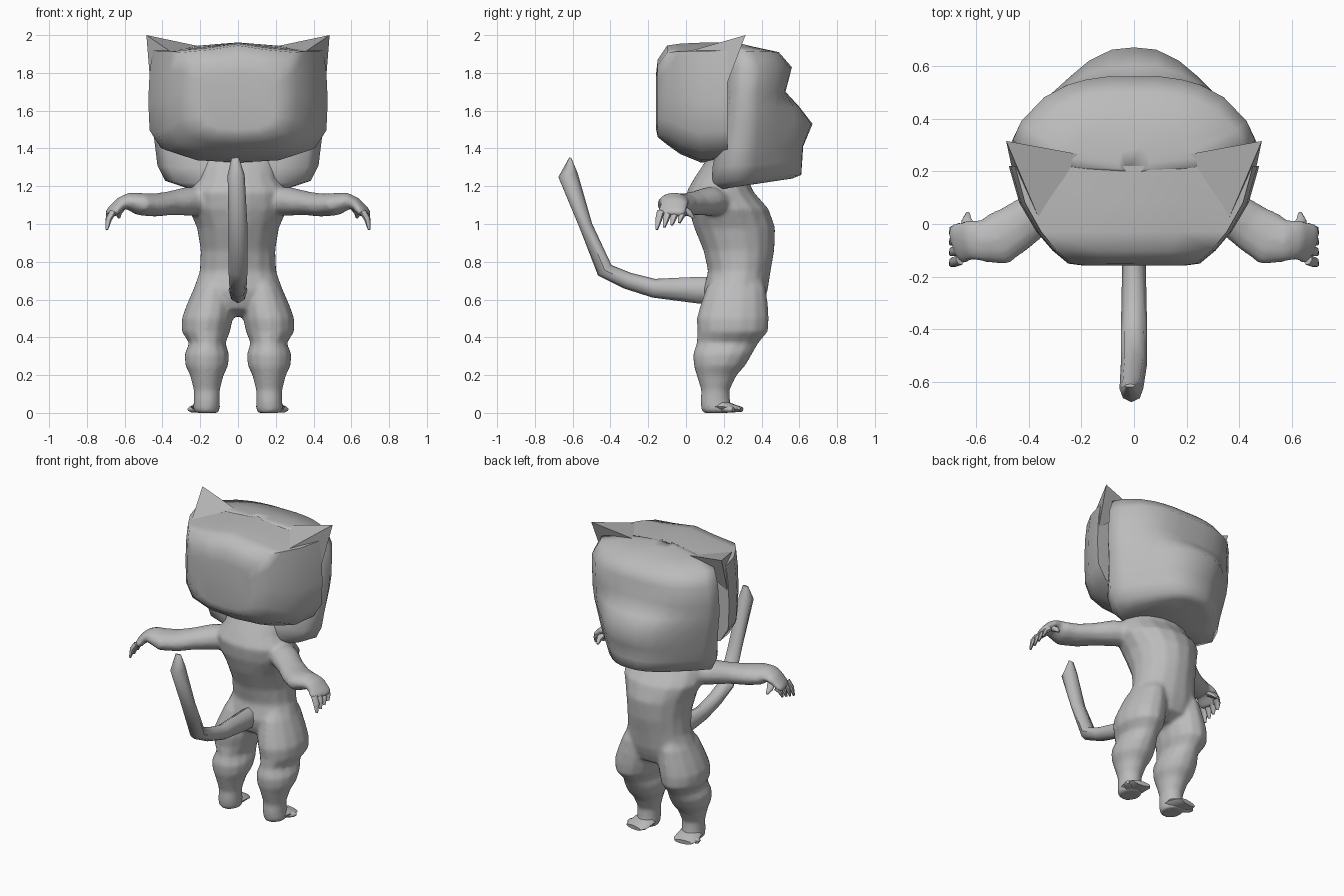
import bpy, bmesh, math
from mathutils import Vector

if "Cube" in bpy.data.objects:
    bpy.data.objects.remove(bpy.data.objects["Cube"])

grey = bpy.data.materials.new("plain grey")
grey.diffuse_color = (0.5, 0.5, 0.5, 1)
grey.use_nodes = True
grey.node_tree.nodes["Principled BSDF"].inputs["Base Color"].default_value = grey.diffuse_color


def loft(name, rings, mirror=False, angle=50):
    """Skin a list of equal-sized point rings and cap both ends."""
    bm = bmesh.new()
    rows = [[bm.verts.new(p) for p in r] for r in rings]
    n = len(rows[0])
    for a, b in zip(rows, rows[1:]):
        for i in range(n):
            j = (i + 1) % n
            bm.faces.new((a[i], a[j], b[j], b[i]))
    bm.faces.new(rows[0])
    bm.faces.new(rows[-1])
    return finish(name, bm, mirror, angle)


def finish(name, bm, mirror, angle):
    """Mirror if asked, then make the object and shade it."""
    if mirror:
        copy = bmesh.ops.duplicate(bm, geom=bm.verts[:] + bm.edges[:] + bm.faces[:])["geom"]
        for v in copy:
            if isinstance(v, bmesh.types.BMVert):
                v.co.x *= -1
    bmesh.ops.recalc_face_normals(bm, faces=bm.faces)
    me = bpy.data.meshes.new(name)
    bm.to_mesh(me)
    bm.free()
    me.materials.append(grey)
    ob = bpy.data.objects.new(name, me)
    bpy.context.collection.objects.link(ob)
    bpy.ops.object.select_all(action='DESELECT')
    ob.select_set(True)
    bpy.context.view_layer.objects.active = ob
    bpy.ops.object.shade_smooth_by_angle(angle=math.radians(angle))
    return ob


def both_sides(half):
    """Complete a half outline that starts and ends on the centre line."""
    return half + [(-x, t) for x, t in reversed(half) if x > 0]


def slice_z(z, x0, x1, y0, y1, n=14):
    """Horizontal rounded slice between the given limits."""
    pts = []
    for i in range(n):
        a = 2 * math.pi * (i + 0.5) / n
        pts.append(((x0 + x1) / 2 + (x1 - x0) / 2 * math.cos(a),
                    (y0 + y1) / 2 + (y1 - y0) / 2 * math.sin(a), z))
    return pts


def tube(name, path, ref, n=10, mirror=False):
    """Tube along points (x, y, z, side radius, other radius)."""
    P = [Vector(p[:3]) for p in path]
    rings = []
    for i, p in enumerate(path):
        t = (P[min(i + 1, len(P) - 1)] - P[max(i - 1, 0)]).normalized()
        u = t.cross(Vector(ref)).normalized()
        v = u.cross(t)
        rings.append([P[i] + u * p[3] * math.cos(k * 2 * math.pi / n)
                      + v * p[4] * math.sin(k * 2 * math.pi / n) for k in range(n)])
    return loft(name, rings, mirror)


# Back of head: shell lofted along y
shell = both_sides([(0, 0), (.5, .02), (.86, .1), (.985, .25), (1, .5),
                    (.985, .75), (.95, .93), (.45, .96), (0, 1)])
loft("head_back", [[(x * w, y, z0 + t * (z1 - z0)) for x, t in shell]
                   for y, w, z0, z1 in [
    (-.158, .19, 1.50, 1.80), (-.150, .25, 1.46, 1.87), (-.10, .31, 1.42, 1.945),
    (-.03, .37, 1.37, 1.955), (.08, .435, 1.325, 1.96), (.22, .475, 1.34, 1.962)]], angle=70)

# Face: tilted slices lofted upward, narrowing forward, with a muzzle bulge
face = both_sides([(0, 0), (.5, 0), (.85, .1), (1, .32), (.93, .52), (.74, .77),
                   (.55, .9), (.4, .96), (.2, 1), (0, 1)])


def face_slice(zb, zf, w, yb, yf, bulge, taper):
    pts = []
    for x, t in face:
        x *= w * (1 - taper * max(0, t - .3))
        pts.append((x, yb + t * (yf - yb) + (t > .5) * bulge * max(0, 1 - (x / .29) ** 2),
                    zb + t * (zf - zb)))
    return pts


loft("face", [face_slice(*r) for r in [
    (1.18, 1.24, .30, .16, .53, .03, .4), (1.215, 1.26, .39, .14, .58, .03, .45),
    (1.30, 1.33, .43, .14, .58, .035, .4), (1.40, 1.41, .44, .16, .57, .05, .25),
    (1.53, 1.53, .455, .18, .57, .10, .1), (1.62, 1.62, .465, .19, .56, .04, .05),
    (1.70, 1.70, .465, .2, .545, -.02, 0), (1.83, 1.83, .46, .2, .565, -.005, 0),
    (1.92, 1.91, .42, .2, .50, -.01, 0), (1.942, 1.938, .25, .2, .36, 0, 0),
    (1.958, 1.953, .06, .2, .30, 0, 0)]], angle=70)

# Ears: broad wedges sweeping out of the top corners
bm = bmesh.new()
tip, a, b, c = [bm.verts.new(p) for p in [
    (.485, .315, 2.0), (.21, .265, 1.942), (.465, .22, 1.75), (.36, .02, 1.915)]]
for f in [(tip, a, b), (tip, b, c), (tip, c, a), (a, b, c)]:
    bm.faces.new(f)
finish("ear", bm, True, 30)

# Torso and neck
torso = loft("torso", [slice_z(z, -w, w, y0, y1, 16) for z, w, y0, y1 in [
    (.51, .08, .20, .32), (.55, .20, .12, .40), (.60, .235, .10, .42), (.65, .24, .09, .435),
    (.75, .205, .115, .45), (.86, .20, .09, .47), (.98, .22, .04, .475), (1.08, .265, .01, .44),
    (1.17, .26, .0, .36), (1.24, .21, .04, .33), (1.36, .19, .12, .30)]])

# Legs: thigh, knee crease, calf and ankle
leg = loft("leg", [slice_z(z, *r) for z, *r in [
    (.76, .07, .17, .18, .38), (.66, .03, .235, .105, .425), (.57, .02, .275, .075, .435),
    (.50, .025, .30, .055, .44), (.43, .04, .30, .06, .435), (.37, .065, .26, .055, .385),
    (.31, .045, .285, .035, .35), (.25, .05, .28, .04, .315), (.20, .075, .255, .055, .27),
    (.12, .095, .235, .08, .23), (.06, .095, .235, .075, .235), (.015, .095, .24, .08, .245),
    (0, .105, .225, .09, .235)]], True)

# Feet and toes
tube("foot", [(.165, .12, .03, .06, .027), (.17, .2, .035, .075, .033),
              (.18, .26, .022, .08, .02), (.185, .295, .018, .06, .014)], (0, 0, 1), 10, True)
tube("outer_toe", [(.20, .20, .02, .03, .018), (.245, .235, .02, .025, .018),
                   (.26, .25, .018, .01, .01)], (0, 0, 1), 8, True)

# Arms and palms
arm = tube("arm", [(.13, .21, 1.12, .09, .07), (.27, .12, 1.12, .09, .077),
                   (.36, .05, 1.11, .083, .064), (.44, -.01, 1.10, .093, .062),
                   (.52, -.06, 1.105, .103, .06), (.58, -.065, 1.12, .078, .047),
                   (.62, -.06, 1.11, .077, .034), (.665, -.075, 1.065, .082, .027),
                   (.68, -.08, 1.045, .07, .022)], (0, 0, 1), 12, True)

# Fuse torso, legs and arms into one soft body
bpy.ops.object.select_all(action='DESELECT')
for o in (torso, leg, arm):
    o.select_set(True)
bpy.context.view_layer.objects.active = torso
bpy.ops.object.join()
torso.name = "body"
fuse = torso.modifiers.new("fuse", 'REMESH')
fuse.mode = 'VOXEL'
fuse.voxel_size = .012
fuse.use_smooth_shade = True
soft = torso.modifiers.new("soften", 'SMOOTH')
soft.factor = .5
soft.iterations = 8

# Fingers hang from the palm edge, with a thumb on the inner side
for i in range(4):
    y = -.135 + .04 * i
    d = .012 * i
    tube("finger", [(.66, y, 1.065, .021, .018), (.685, y - .01, 1.025 + d / 2, .02, .016),
                    (.695, y - .02, .97 + d, .008, .007)], (0, 0, 1), 7, True)
tube("thumb", [(.62, -.03, 1.09, .03, .02), (.635, .015, 1.06, .02, .018),
               (.63, .04, 1.035, .008, .008)], (0, 0, 1), 7, True)

# Tail sweeping back and up to a flattened tip
tube("tail", [(0, .16, .65, .07, .05), (0, .06, .65, .07, .05), (0, -.17, .66, .05, .045),
              (0, -.31, .70, .045, .048), (0, -.43, .755, .045, .05),
              (0, -.53, .99, .035, .05), (-.01, -.625, 1.26, .052, .045),
              (-.015, -.613, 1.35, .006, .02)], (1, 0, 0), 8)
